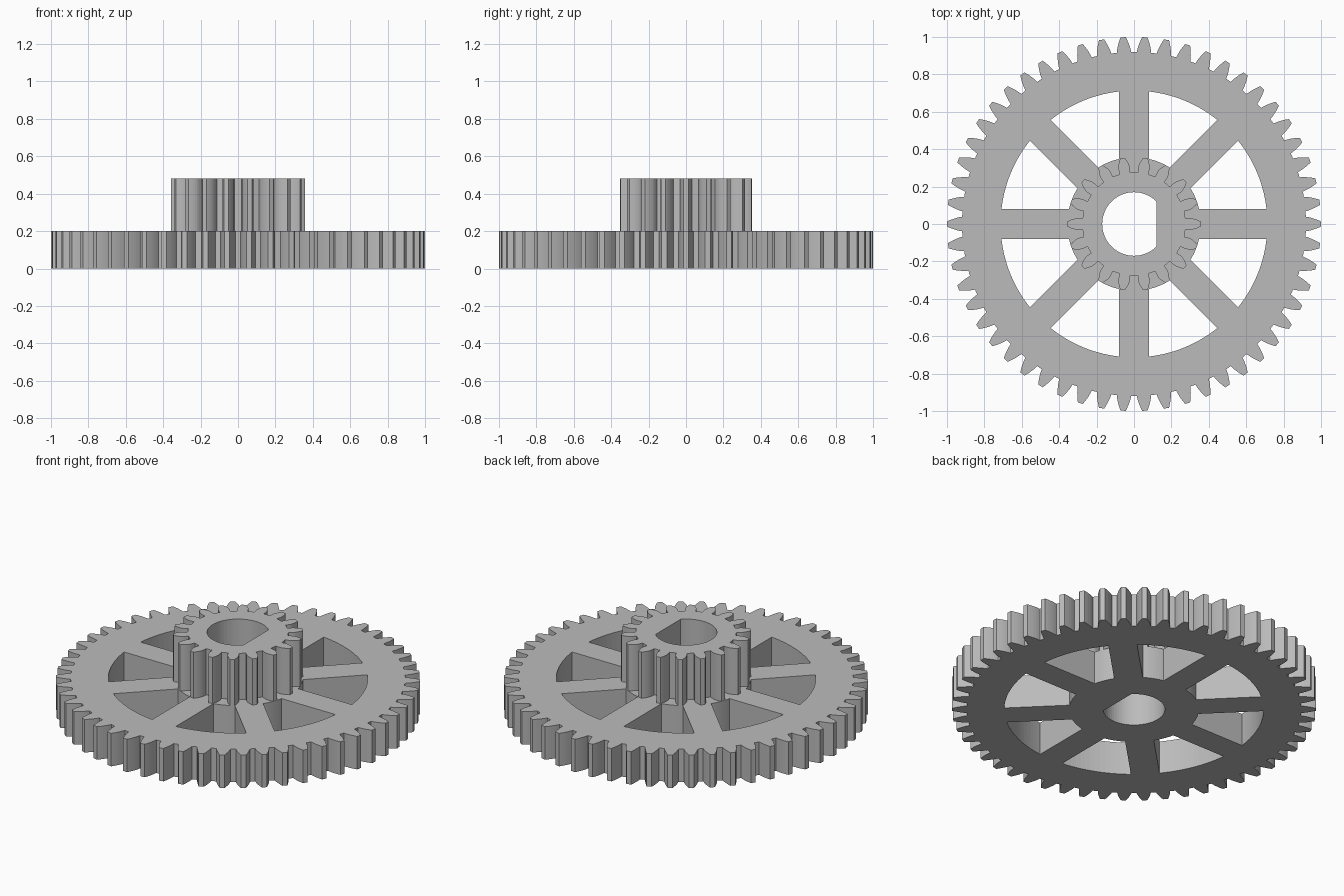
import bpy
import bmesh
from math import sin, cos, tan, pi, acos, asin, radians, sqrt

cube = bpy.data.objects.get("Cube")
if cube:
    bpy.data.objects.remove(cube, do_unlink=True)

MODULE = 2 / 56
WHEEL_TEETH, PINION_TEETH = 54, 18
WHEEL_HEIGHT, TOTAL_HEIGHT = 0.2, 0.48
HUB_RADIUS, RIM_RADIUS, SPOKE_HALF = 0.357, 0.713, 0.079
BORE_RADIUS, BORE_FLAT = 0.17, 0.12

grey = bpy.data.materials.new("plain grey")
grey.use_nodes = True
grey.diffuse_color = (0.5, 0.5, 0.5, 1)
grey.node_tree.nodes["Principled BSDF"].inputs["Base Color"].default_value = (0.5, 0.5, 0.5, 1)


def polar(r, a):
    return (r * cos(a), r * sin(a))


def arc(r, start, end, steps):
    return [polar(r, start + (end - start) * i / steps) for i in range(steps + 1)]


def gear_outline(teeth, steps=5):
    """Involute teeth, with one tooth centred on +x."""
    pitch = MODULE * teeth / 2
    base = pitch * cos(radians(20))
    root, tip = pitch - 1.25 * MODULE, pitch + MODULE
    middle = pi / (2 * teeth) + tan(radians(20)) - radians(20)
    start = max(root, base)
    flank = []
    if root < base:
        flank.append((root, middle))
    for i in range(steps + 1):
        r = start + (tip - start) * i / steps
        roll = acos(min(1, base / r))
        flank.append((r, middle - tan(roll) + roll))
    points = []
    for k in range(teeth):
        a = 2 * pi * k / teeth
        points += [polar(r, a - h) for r, h in flank]
        points += [polar(r, a + h) for r, h in reversed(flank)]
    return points


def bore_outline():
    """Round bore with one flat side towards +x."""
    a = acos(BORE_FLAT / BORE_RADIUS)
    return arc(BORE_RADIUS, a, 2 * pi - a, 48)


def pocket_outline(k):
    """Opening between two neighbouring spokes."""
    a = k * pi / 4
    inner, outer = asin(SPOKE_HALF / HUB_RADIUS), asin(SPOKE_HALF / RIM_RADIUS)
    return (arc(RIM_RADIUS, a + outer, a + pi / 4 - outer, 14)
            + arc(HUB_RADIUS, a + pi / 4 - inner, a + inner, 8))


def plate(name, outlines, bottom, top):
    """Filled flat outline with holes, given thickness."""
    curve = bpy.data.curves.new(name, "CURVE")
    curve.dimensions = "2D"
    curve.fill_mode = "BOTH"
    curve.extrude = (top - bottom) / 2
    for outline in outlines:
        spline = curve.splines.new("POLY")
        spline.points.add(len(outline) - 1)
        for point, (x, y) in zip(spline.points, outline):
            point.co = (x, y, 0, 1)
        spline.use_cyclic_u = True
    obj = bpy.data.objects.new(name, curve)
    bpy.context.collection.objects.link(obj)
    bpy.ops.object.select_all(action="DESELECT")
    obj.select_set(True)
    bpy.context.view_layer.objects.active = obj
    bpy.ops.object.convert(target="MESH")
    obj = bpy.context.object
    bm = bmesh.new()
    bm.from_mesh(obj.data)
    bmesh.ops.remove_doubles(bm, verts=bm.verts, dist=1e-5)
    bmesh.ops.translate(bm, verts=bm.verts, vec=(0, 0, (top + bottom) / 2))
    bmesh.ops.recalc_face_normals(bm, faces=bm.faces)
    for face in bm.faces:
        face.smooth = False
    bm.to_mesh(obj.data)
    bm.free()
    obj.data.materials.clear()
    obj.data.materials.append(grey)
    return obj


# Large spoked wheel
pockets = [pocket_outline(k) for k in range(8)]
plate("spoked_gear_wheel", [gear_outline(WHEEL_TEETH), bore_outline()] + pockets, 0, WHEEL_HEIGHT)

# Small gear on the hub
plate("small_gear", [gear_outline(PINION_TEETH), bore_outline()], WHEEL_HEIGHT, TOTAL_HEIGHT)
